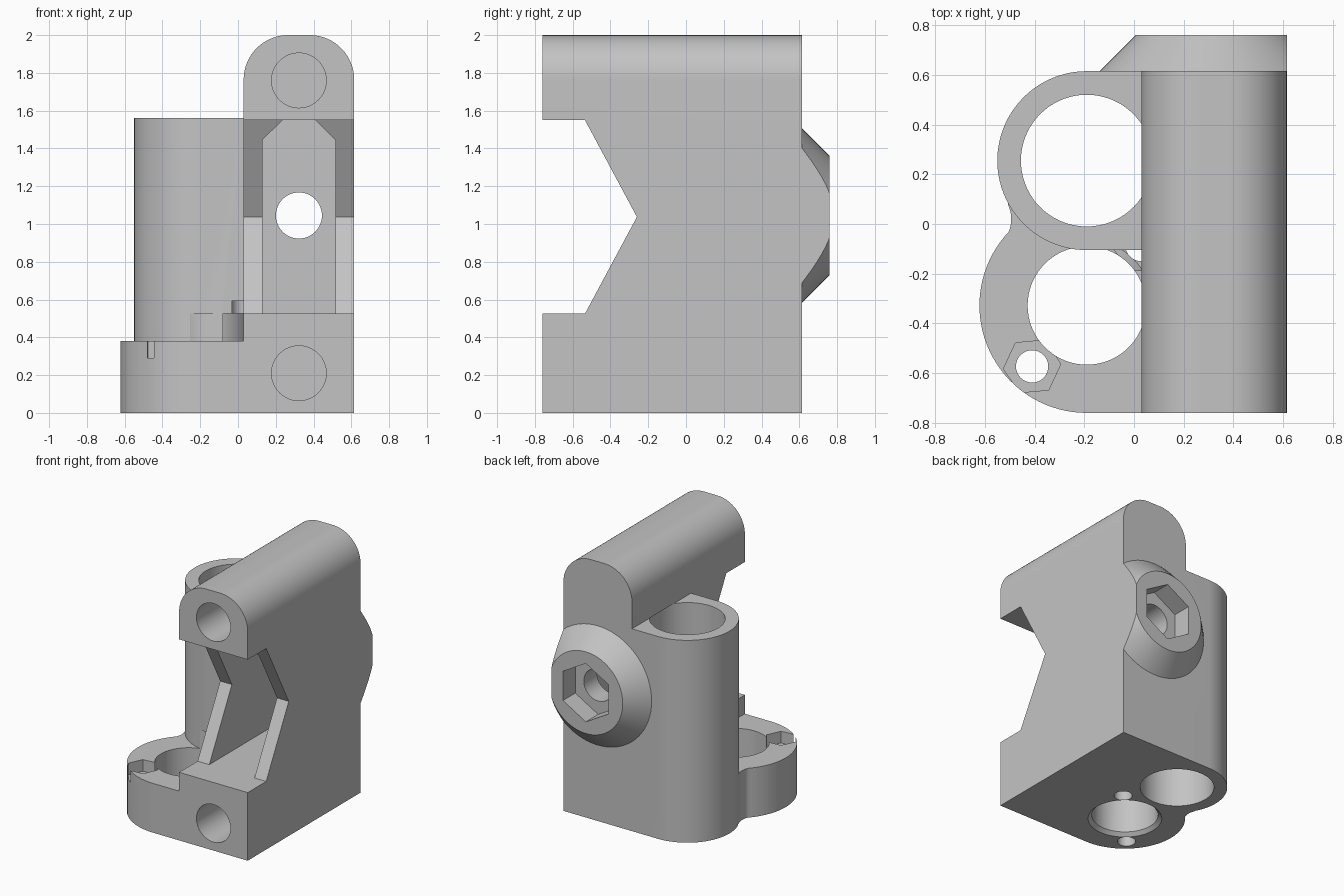
import bpy, bmesh, math
from mathutils import Vector

old = bpy.data.objects.get("Cube")
if old:
    bpy.data.objects.remove(old, do_unlink=True)

GREY = (0.55, 0.55, 0.55, 1)
mat = bpy.data.materials.new("plain grey plastic")
mat.use_nodes = True
mat.diffuse_color = GREY
for node in mat.node_tree.nodes:
    if node.type == 'BSDF_PRINCIPLED':
        node.inputs["Base Color"].default_value = GREY


def place(axis, a, b, h):
    """Outline point (a, b) at distance h along the axis."""
    return Vector({'x': (h, a, b), 'y': (a, h, b), 'z': (a, b, h)}[axis])


def loft(name, axis, low, high, lo, hi):
    """Solid between two matching outlines."""
    bm = bmesh.new()
    v0 = [bm.verts.new(place(axis, a, b, lo)) for a, b in low]
    v1 = [bm.verts.new(place(axis, a, b, hi)) for a, b in high]
    bm.faces.new(v0)
    bm.faces.new(v1)
    n = len(v0)
    for i in range(n):
        j = (i + 1) % n
        bm.faces.new((v0[i], v0[j], v1[j], v1[i]))
    bmesh.ops.recalc_face_normals(bm, faces=bm.faces)
    mesh = bpy.data.meshes.new(name)
    bm.to_mesh(mesh)
    bm.free()
    mesh.materials.append(mat)
    obj = bpy.data.objects.new(name, mesh)
    bpy.context.collection.objects.link(obj)
    return obj


def prism(name, axis, outline, lo, hi):
    return loft(name, axis, outline, outline, lo, hi)


def arc(cx, cy, r, start=0, end=360, n=72):
    """Points on an arc; a full turn is left open for closing."""
    steps = n if end - start == 360 else n - 1
    return [(cx + r * math.cos(math.radians(start + (end - start) * i / steps)),
             cy + r * math.sin(math.radians(start + (end - start) * i / steps)))
            for i in range(n)]


def rect(a0, b0, a1, b1):
    return [(a0, b0), (a1, b0), (a1, b1), (a0, b1)]


def combine(target, tool, operation):
    mod = target.modifiers.new(operation, 'BOOLEAN')
    mod.operation = operation
    mod.solver = 'EXACT'
    mod.object = tool
    bpy.context.view_layer.objects.active = target
    bpy.ops.object.modifier_apply(modifier=mod.name)
    bpy.data.objects.remove(tool, do_unlink=True)


# Key positions
LEFT, RIGHT, FRONT, BACK = 0.03, 0.615, -0.76, 0.615
MID = 0.3225
BOLT_Z = 1.045
TUBE = (-0.19, 0.255)
RING = (-0.19, -0.328)

# Rod block with rounded top
R = 0.235
outline = ([(LEFT, 0), (RIGHT, 0)] + arc(RIGHT - R, 2 - R, R, 0, 90, 20)
           + arc(LEFT + R, 2 - R, R, 90, 180, 20))
body = prism("rod_end_bracket", 'y', outline, FRONT, BACK)

# Notch across the front, then the deeper chamfered pocket
notch = [(-1, 0.525), (-0.535, 0.525), (-0.26, 1.0375), (-0.535, 1.55), (-1, 1.55)]
combine(body, prism("notch_cutter", 'x', notch, -0.2, 0.8), 'DIFFERENCE')
pocket = [(0.13, 0.525), (0.515, 0.525), (0.515, 1.445), (0.41, 1.55),
          (0.235, 1.55), (0.13, 1.445)]
combine(body, prism("pocket_cutter", 'y', pocket, -0.6, 0.45), 'DIFFERENCE')

# Tall bearing tube, joined to the block by its flat sides
tall = arc(*TUBE, 0.36, 90, 270, 48) + [(0.08, -0.105), (0.08, BACK)]
combine(body, prism("tall_tube", 'z', tall, 0, 1.56), 'UNION')

# Low bearing ring
low = arc(*RING, 0.432, 90, 270, 48) + [(0.08, FRONT), (0.08, RING[1] + 0.432)]
combine(body, prism("low_ring", 'z', low, 0, 0.38), 'UNION')

# Concave web blending the ring into the tube
web = prism("web", 'z', [RING, (-0.528, -0.06), (-0.507, 0.085), TUBE], 0, 0.38)
combine(web, prism("web_cutter", 'z', arc(-0.63, 0.02, 0.136), -0.1, 0.5), 'DIFFERENCE')
combine(body, web, 'UNION')

# Conical boss on the back, trimmed flush with the block side
boss = loft("boss", 'y', arc(MID, BOLT_Z, 0.495), arc(MID, BOLT_Z, 0.315), 0.58, 0.76)
combine(boss, prism("boss_trim", 'z', rect(RIGHT, 0, 2, 2), -1, 3), 'DIFFERENCE')
combine(body, boss, 'UNION')

# Bolt hole and its pointed-up hexagonal nut seat
combine(body, prism("bolt_cutter", 'y', arc(MID, BOLT_Z, 0.122, n=48), 0.3, 1), 'DIFFERENCE')
combine(body, prism("seat_cutter", 'y', arc(MID, BOLT_Z, 0.225, 30, 390, 6), 0.61, 1), 'DIFFERENCE')

# Blind rod sockets
for z in (0.21, 1.76):
    combine(body, prism("rod_cutter", 'y', arc(MID, z, 0.145, n=48), -1, 0.5), 'DIFFERENCE')

# Bearing bores, the low one with a chamfered mouth underneath
combine(body, prism("tall_bore", 'z', arc(*TUBE, 0.265), -0.1, 1.561), 'DIFFERENCE')
combine(body, prism("low_bore", 'z', arc(*RING, 0.238), -0.1, 0.525), 'DIFFERENCE')
combine(body, loft("bore_chamfer", 'z', arc(*RING, 0.275), arc(*RING, 0.235), -0.01, 0.03),
        'DIFFERENCE')

# Clamp screw holes and nut traps on opposite sides of the low bore
for x, y, nut_top, hole_top in ((-0.41, -0.573, 0.6, 0.6), (0.03, -0.085, 0.525, 0.592)):
    combine(body, prism("screw_cutter", 'z', arc(x, y, 0.065, n=32), -0.1, hole_top), 'DIFFERENCE')
    combine(body, prism("nut_cutter", 'z', arc(x, y, 0.116, 5, 365, 6), 0.29, nut_top), 'DIFFERENCE')

# Smooth curved walls, keep edges crisp
bpy.ops.object.select_all(action='DESELECT')
body.select_set(True)
bpy.context.view_layer.objects.active = body
bpy.ops.object.shade_smooth_by_angle(angle=math.radians(25))
